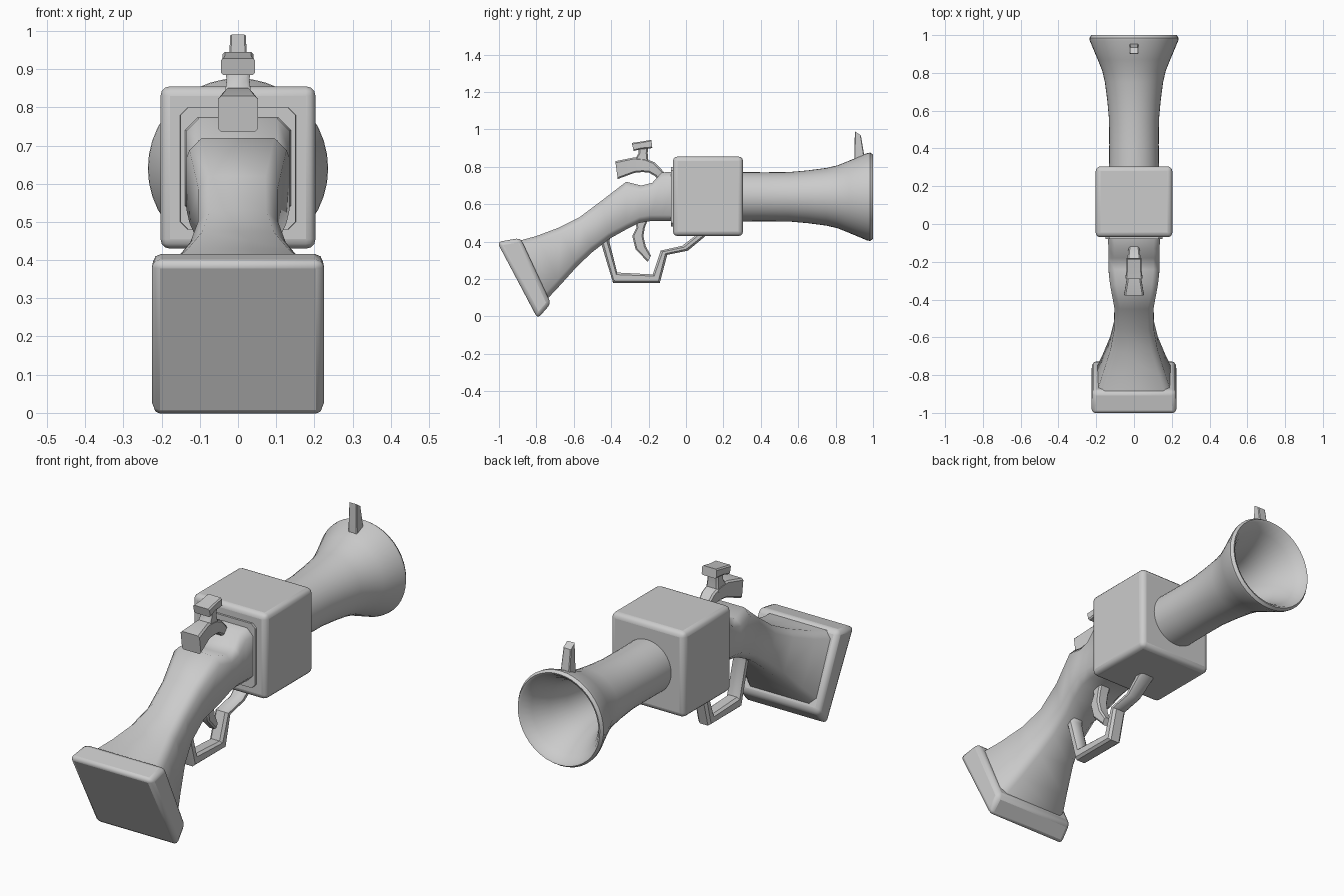
import bpy, bmesh, math
from mathutils import Vector


def finish(name, bm, angle=40, bevel=0.0, segments=2):
    bmesh.ops.recalc_face_normals(bm, faces=bm.faces)
    mesh = bpy.data.meshes.new(name)
    bm.to_mesh(mesh)
    bm.free()
    ob = bpy.data.objects.new(name, mesh)
    bpy.context.collection.objects.link(ob)
    if bevel:
        mod = ob.modifiers.new("bevel", 'BEVEL')
        mod.width = bevel
        mod.segments = segments
    bpy.ops.object.select_all(action='DESELECT')
    bpy.context.view_layer.objects.active = ob
    ob.select_set(True)
    bpy.ops.object.shade_smooth_by_angle(angle=math.radians(angle))
    return ob


def loft(name, stations, chamfer=0.0, **kw):
    """Skin sections given as (top y, top z, bottom y, bottom z, half width)."""
    bm = bmesh.new()
    rings = []
    for ty, tz, by, bz, w in stations:
        t, b = Vector((0, ty, tz)), Vector((0, by, bz))
        d = (t - b).normalized() * chamfer
        if chamfer:
            half = [(w - chamfer, t), (w, t - d), (w, b + d), (w - chamfer, b)]
        else:
            half = [(w, t), (w, b)]
        pts = half + [(-x, p) for x, p in reversed(half)]
        rings.append([bm.verts.new((x, p.y, p.z)) for x, p in pts])
    n = len(rings[0])
    for a, c in zip(rings, rings[1:]):
        for i in range(n):
            j = (i + 1) % n
            bm.faces.new((a[i], a[j], c[j], c[i]))
    bm.faces.new(rings[0])
    bm.faces.new(rings[-1])
    return finish(name, bm, **kw)


def lathe_y(name, profile, z, seg=40):
    """Turn a (y, radius) profile around an axis along y."""
    bm = bmesh.new()
    vs = [bm.verts.new((0, y, z + r)) for y, r in profile]
    es = [bm.edges.new(p) for p in zip(vs, vs[1:])]
    bmesh.ops.spin(bm, geom=vs + es, cent=(0, 0, z), axis=(0, 1, 0),
                   angle=math.tau, steps=seg)
    bmesh.ops.remove_doubles(bm, verts=bm.verts, dist=1e-4)
    return finish(name, bm, angle=35)


# Flared barrel with hollow muzzle
lathe_y("barrel", [(.28, 0), (.28, .132), (.42, .131), (.55, .132), (.65, .141),
                   (.75, .154), (.81, .168), (.87, .192), (.97, .234), (.985, .236),
                   (1.0, .226), (.995, .215), (.95, .185), (.87, .145), (.77, .115),
                   (.65, .1), (.45, .092), (.45, 0)], .64)

# Square receiver and the collar behind it
loft("receiver", [(-.07, .855, -.07, .43, .203), (.305, .855, .305, .43, .203)],
     bevel=.025, segments=3)
loft("collar", [(-.08, .80, -.08, .48, .15), (-.04, .80, -.04, .48, .155)], chamfer=.02)

# Stock sweeping down from the receiver
loft("stock", [(-.05, .775, -.05, .51, .14), (-.13, .77, -.13, .51, .135),
               (-.18, .715, -.19, .51, .135), (-.24, .70, -.25, .50, .135),
               (-.32, .72, -.32, .465, .127), (-.45, .62, -.41, .415, .104),
               (-.57, .53, -.50, .345, .105), (-.68, .475, -.58, .27, .125),
               (-.80, .43, -.67, .17, .163), (-.91, .40, -.745, .09, .198)],
     chamfer=.032, angle=50)
loft("butt_plate", [(-1.01, .398, -.793, -.012, .226), (-.885, .42, -.722, .07, .222)],
     bevel=.022)

# Hammer: curved arm with jaw, screw post and top cap
loft("hammer_arm", [(-.10, .75, -.14, .72, .025), (-.13, .785, -.165, .75, .03),
                    (-.17, .825, -.20, .77, .034), (-.22, .845, -.235, .772, .035),
                    (-.28, .85, -.275, .768, .036), (-.378, .83, -.365, .735, .052)],
     chamfer=.008)
loft("hammer_post", [(-.28, .83, -.20, .82, .035), (-.255, .87, -.205, .875, .03),
                     (-.255, .91, -.20, .92, .034)], chamfer=.008)
loft("hammer_cap", [(-.29, .928, -.28, .885, .045), (-.24, .935, -.24, .895, .04),
                    (-.185, .945, -.18, .90, .04)], chamfer=.006)

# Trigger guard and trigger
loft("trigger_guard", [(-.40, .45, -.465, .43, .035), (-.41, .40, -.455, .395, .035),
                       (-.368, .235, -.39, .18, .035), (-.178, .225, -.14, .18, .035),
                       (-.135, .352, -.10, .33, .035), (-.02, .378, .01, .352, .035),
                       (.06, .44, .11, .435, .04)], chamfer=.012)
loft("trigger", [(-.20, .53, -.275, .53, .032), (-.22, .475, -.265, .475, .03),
                 (-.228, .43, -.287, .43, .03), (-.215, .375, -.27, .36, .028),
                 (-.187, .325, -.205, .292, .022)], chamfer=.008)

# Front sight
loft("front_sight", [(.955, .84, .90, .80, .024), (.95, .88, .90, .86, .024),
                     (.935, .968, .903, .99, .021)], chamfer=.004)
